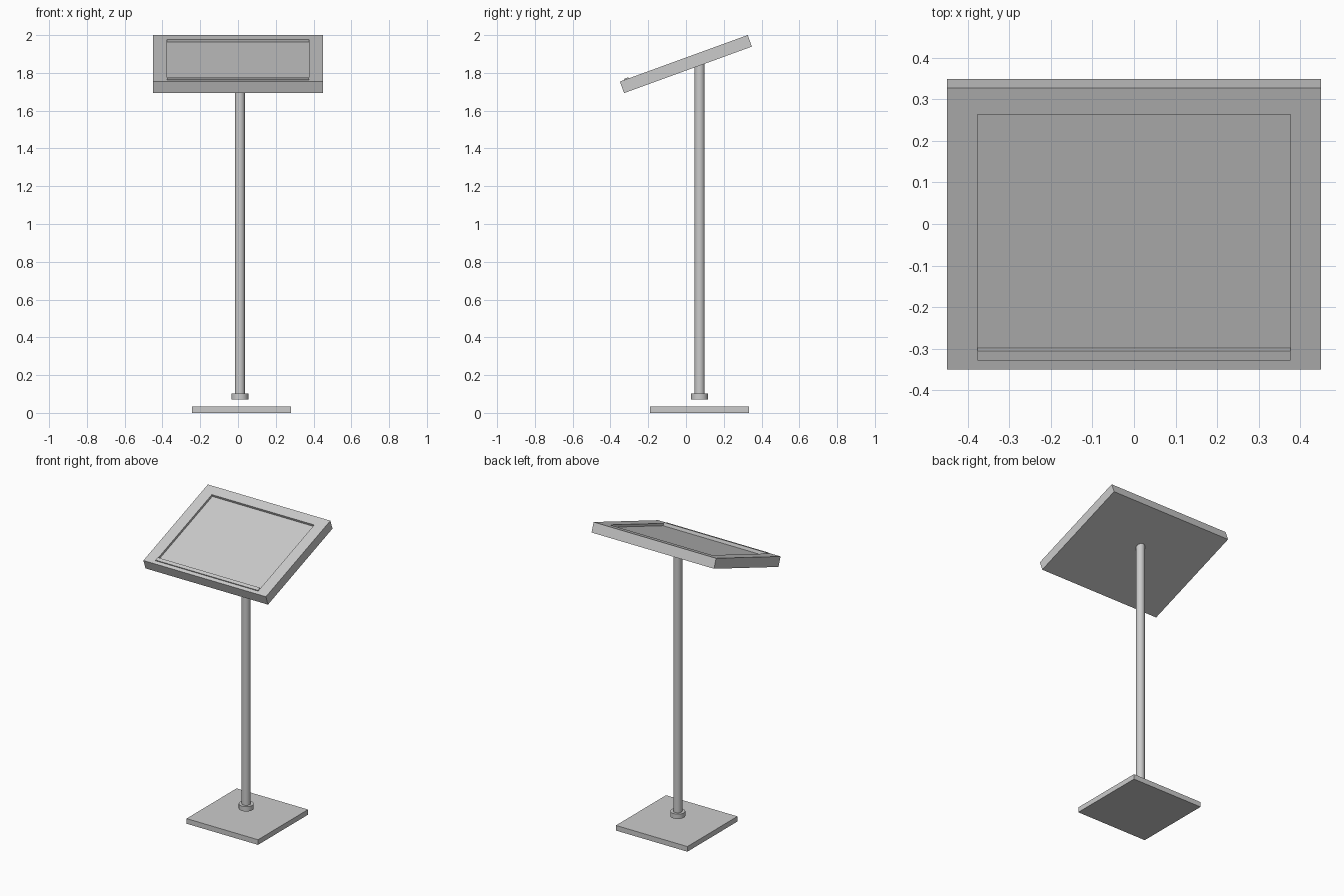
import bpy, bmesh, math
from mathutils import Matrix, Vector

cube = bpy.data.objects.get("Cube")
if cube:
    bpy.data.objects.remove(cube, do_unlink=True)

grey = bpy.data.materials.new("plain_grey")
grey.use_nodes = True
GREY = (0.6, 0.6, 0.6, 1)
grey.diffuse_color = GREY
grey.node_tree.nodes["Principled BSDF"].inputs["Base Color"].default_value = GREY


def finish(name, bm):
    mesh = bpy.data.meshes.new(name)
    bm.normal_update()
    bm.to_mesh(mesh)
    bm.free()
    mesh.materials.append(grey)
    obj = bpy.data.objects.new(name, mesh)
    bpy.context.collection.objects.link(obj)
    return obj


def box(name, size, centre):
    bm = bmesh.new()
    bmesh.ops.create_cube(bm, size=1)
    bmesh.ops.scale(bm, vec=size, verts=bm.verts)
    bmesh.ops.translate(bm, vec=centre, verts=bm.verts)
    return finish(name, bm)


def cylinder(name, radius, x, y, bottom, top):
    bm = bmesh.new()
    bmesh.ops.create_cone(bm, cap_ends=True, segments=32, radius1=radius,
                          radius2=radius, depth=top - bottom)
    bmesh.ops.translate(bm, vec=(x, y, (bottom + top) / 2), verts=bm.verts)
    obj = finish(name, bm)
    bpy.ops.object.select_all(action='DESELECT')
    obj.select_set(True)
    bpy.context.view_layer.objects.active = obj
    bpy.ops.object.shade_smooth_by_angle(angle=math.radians(40))
    return obj


# Foot, collar and post
box("base_plate", (0.525, 0.525, 0.034), (0.018, 0.072, 0.017))
cylinder("collar", 0.045, 0.01, 0.072, 0.07, 0.102)
cylinder("post", 0.027, 0.01, 0.072, 0.072, 1.86)

# Tilted tray: local y runs up the slope, local z = 0 is the top face
WIDTH, LENGTH, THICK = 0.9, 0.72, 0.065
HALF_IN, LIP_START, LIP_END, BACK = 0.376, 0.025, 0.05, 0.652
DEPTH, RAISE = 0.015, 0.006
tilt = Matrix.Rotation(math.radians(20), 4, 'X')
corner = Vector((0, -0.35, 1.754))
place = Matrix.Translation(corner) @ tilt

tray = bmesh.new()
bmesh.ops.create_grid(tray, x_segments=3, y_segments=3, size=1)
xs = (-WIDTH / 2, -HALF_IN, HALF_IN, WIDTH / 2)
ys = (0, LIP_END, BACK, LENGTH)
for v in tray.verts:
    v.co.x = xs[round((v.co.x + 1) * 1.5)]
    v.co.y = ys[round((v.co.y + 1) * 1.5)]

# Sink the reading surface below the border
tray.faces.ensure_lookup_table()
centre = min(tray.faces, key=lambda f: (f.calc_center_median()
             - Vector((0, (LIP_END + BACK) / 2, 0))).length)
rim = [e for e in tray.edges if e.is_boundary]
sunk = bmesh.ops.extrude_discrete_faces(tray, faces=[centre])["faces"][0]
bmesh.ops.translate(tray, vec=(0, 0, -DEPTH), verts=sunk.verts)

# Close the sides and the underside
walls = bmesh.ops.extrude_edge_only(tray, edges=rim)["geom"]
low = [g for g in walls if isinstance(g, bmesh.types.BMVert)]
bmesh.ops.translate(tray, vec=(0, 0, -THICK), verts=low)
bmesh.ops.contextual_create(
    tray, geom=[g for g in walls if isinstance(g, bmesh.types.BMEdge) and g.is_boundary])
bmesh.ops.recalc_face_normals(tray, faces=tray.faces)
bmesh.ops.dissolve_limit(tray, angle_limit=0.01, verts=tray.verts, edges=tray.edges)
finish("tray", tray).matrix_world = place

# Low lip that stops pages sliding off
lip = box("page_lip", (HALF_IN * 2, LIP_END - LIP_START, RAISE + DEPTH),
          (0, (LIP_START + LIP_END) / 2, (RAISE - DEPTH) / 2))
lip.matrix_world = place
